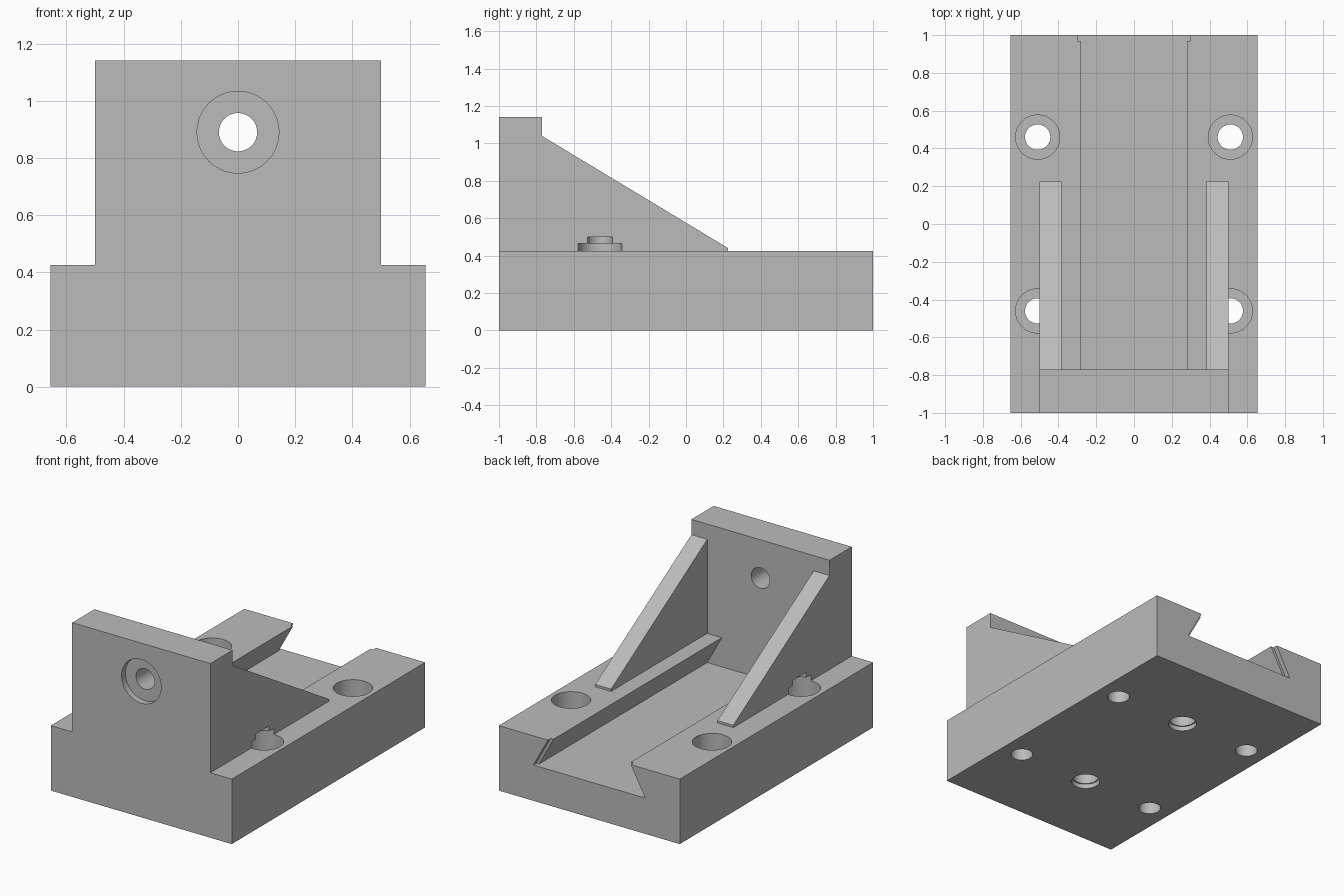
import bpy, bmesh, math
from mathutils import Vector

cube = bpy.data.objects.get("Cube")
if cube:
    bpy.data.objects.remove(cube, do_unlink=True)

grey = bpy.data.materials.new("machined_grey")
grey.use_nodes = True
colour = (0.5, 0.5, 0.5, 1)
grey.diffuse_color = colour
grey.node_tree.nodes["Principled BSDF"].inputs["Base Color"].default_value = colour


def prism(name, outline, offset):
    """Closed solid from a flat outline swept along an offset."""
    bm = bmesh.new()
    face = bm.faces.new([bm.verts.new(p) for p in outline])
    swept = bmesh.ops.extrude_face_region(bm, geom=[face])["geom"]
    verts = [v for v in swept if isinstance(v, bmesh.types.BMVert)]
    bmesh.ops.translate(bm, vec=Vector(offset), verts=verts)
    bmesh.ops.recalc_face_normals(bm, faces=bm.faces)
    mesh = bpy.data.meshes.new(name)
    bm.to_mesh(mesh)
    bm.free()
    mesh.materials.append(grey)
    obj = bpy.data.objects.new(name, mesh)
    bpy.context.collection.objects.link(obj)
    return obj


def box(name, low, high):
    (x, y, z), (X, Y, Z) = low, high
    return prism(name, [(x, y, z), (X, y, z), (X, Y, z), (x, Y, z)], (0, 0, Z - z))


def circle(radius, steps=64):
    for i in range(steps):
        a = math.tau * i / steps
        yield radius * math.cos(a), radius * math.sin(a)


def drill(x, y, radius, low, high):
    return prism("drill", [(x + u, y + v, low) for u, v in circle(radius)], (0, 0, high - low))


def drill_front(z, radius, start, end):
    return prism("front_drill", [(u, start, z + v) for u, v in circle(radius)], (0, end - start, 0))


def dovetail(shift, start, end):
    half = [(0.385 + shift, FLOOR), (0.28 + shift, TOP), (0.28 + shift, TOP + 0.05)]
    section = half + [(-x, z) for x, z in reversed(half)]
    return prism("dovetail", [(x, start, z) for x, z in section], (0, end - start, 0))


def combine(target, tool, operation):
    mod = target.modifiers.new("combine", "BOOLEAN")
    mod.operation = operation
    mod.solver = "EXACT"
    mod.object = tool
    bpy.context.view_layer.objects.active = target
    bpy.ops.object.modifier_apply(modifier=mod.name)
    bpy.data.objects.remove(tool, do_unlink=True)


TOP, FLOOR, WALL = 0.425, 0.234, -0.77

# Base slab
bracket = box("dovetail_bracket", (-0.655, -1, 0), (0.655, 1, TOP))

# Upright plate and its two sloping ribs, hollowed between the ribs
side = [(-1, 0.3), (-1, 1.14), (WALL, 1.14), (WALL, 1.04), (0.225, 0.44), (0.225, 0.3)]
upright = prism("upright", [(-0.5, y, z) for y, z in side], (1, 0, 0))
combine(upright, box("pocket", (-0.385, WALL, 0.2), (0.385, 0.4, 1.3)), "DIFFERENCE")
combine(bracket, upright, "UNION")

# Dovetail channel with a wider lead-in at the back
combine(bracket, dovetail(0, WALL, 1.1), "DIFFERENCE")
combine(bracket, dovetail(0.02, 0.97, 1.1), "DIFFERENCE")

# Four counterbored mounting holes, which also notch the ribs
for x in (-0.51, 0.51):
    for y in (-0.46, 0.46):
        combine(bracket, drill(x, y, 0.117, 0.28, 0.465), "DIFFERENCE")
        combine(bracket, drill(x, y, 0.067, -0.1, 0.5), "DIFFERENCE")

# Two stepped blind holes underneath
for y in (-0.46, 0.46):
    combine(bracket, drill(0, y, 0.086, -0.1, 0.03), "DIFFERENCE")
    combine(bracket, drill(0, y, 0.078, -0.1, 0.14), "DIFFERENCE")

# Counterbored hole through the upright
combine(bracket, drill_front(0.89, 0.143, -1.1, -0.96), "DIFFERENCE")
combine(bracket, drill_front(0.89, 0.067, -1.1, -0.6), "DIFFERENCE")

# Smooth bores with crisp edges
bpy.ops.object.select_all(action="DESELECT")
bracket.select_set(True)
bpy.context.view_layer.objects.active = bracket
bpy.ops.object.shade_smooth_by_angle(angle=math.radians(30))
